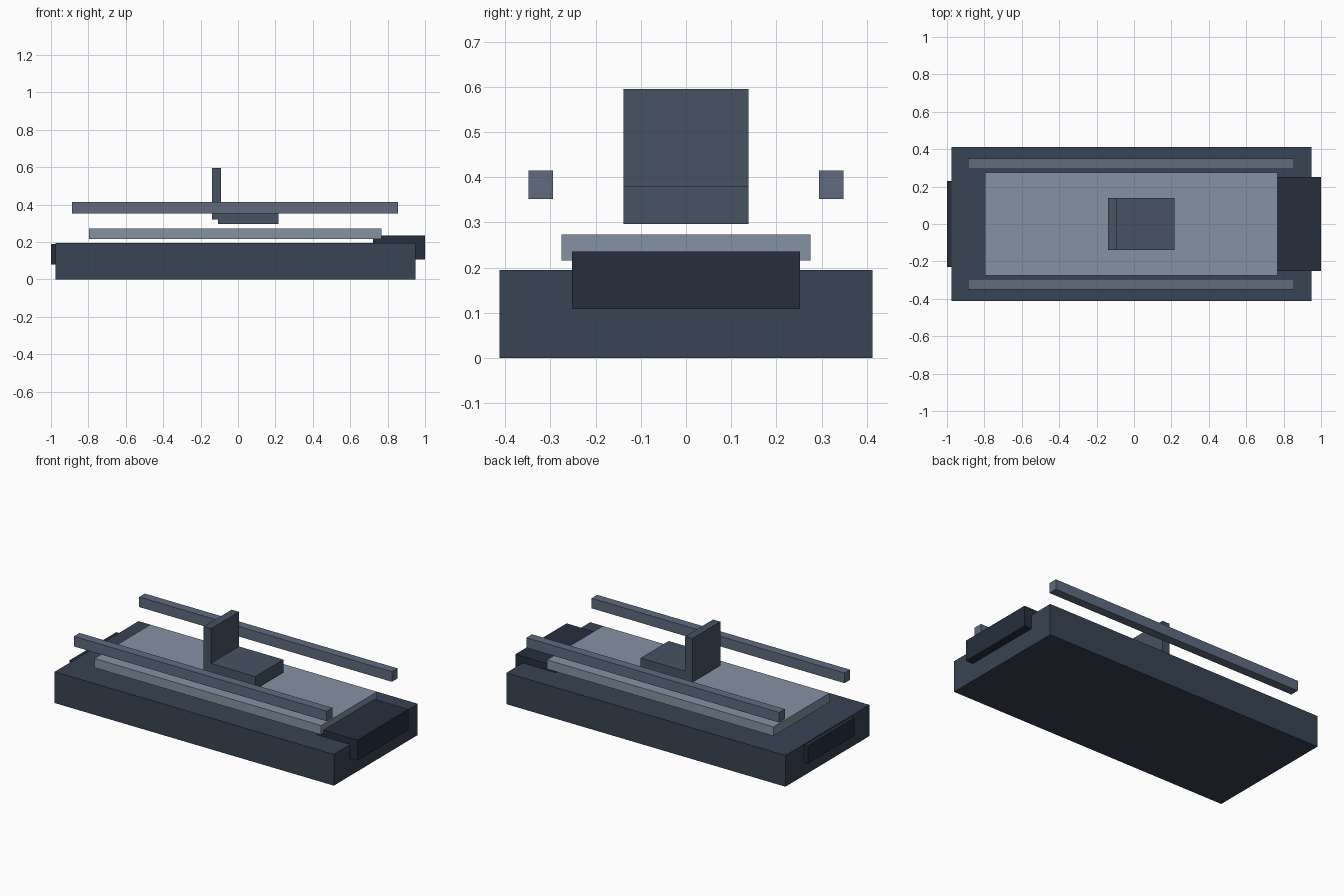
import bpy
import bmesh
from mathutils import Vector

if "Cube" in bpy.data.objects:
    bpy.data.objects.remove(bpy.data.objects["Cube"])


def material(name, rgb):
    m = bpy.data.materials.new(name)
    m.diffuse_color = (*rgb, 1.0)
    m.use_nodes = True
    m.node_tree.nodes["Principled BSDF"].inputs["Base Color"].default_value = m.diffuse_color
    return m


BASE = material("slate", (0.04, 0.056, 0.087))
DARK = material("dark_slate", (0.019, 0.028, 0.048))
DECK = material("light_grey_blue", (0.235, 0.287, 0.366))
RAIL = material("mid_grey_blue", (0.112, 0.147, 0.216))
SEAT = material("seat_grey", (0.063, 0.087, 0.125))


def box(name, x, y, z, mat):
    """Flat-faced box given its (min, max) range on each axis."""
    lo, hi = (Vector(v) for v in zip(x, y, z))
    centre, size = (lo + hi) / 2, hi - lo
    bm = bmesh.new()
    bmesh.ops.create_cube(bm, size=1)
    bmesh.ops.scale(bm, vec=size, verts=bm.verts)
    mesh = bpy.data.meshes.new(name)
    bm.to_mesh(mesh)
    bm.free()
    mesh.materials.append(mat)
    ob = bpy.data.objects.new(name, mesh)
    ob.location = centre
    bpy.context.collection.objects.link(ob)
    return ob


# Hull and the deck floating above it
box("hull", (-0.975, 0.95), (-0.413, 0.413), (0, 0.195), BASE)
box("deck", (-0.797, 0.766), (-0.276, 0.276), (0.216, 0.273), DECK)

# End blocks, set into the hull
box("bow_block", (0.722, 1.0), (-0.252, 0.252), (0.108, 0.236), DARK)
box("stern_block", (-1.0, -0.77), (-0.229, 0.229), (0.08, 0.19), DARK)

# Seat and backrest
box("seat", (-0.106, 0.216), (-0.138, 0.138), (0.297, 0.379), SEAT)
box("seat_back", (-0.14, -0.09), (-0.138, 0.138), (0.32, 0.595), SEAT)

# Mirrored side rails
for side, label in ((-1, "front"), (1, "back")):
    y = sorted((side * 0.294, side * 0.349))
    box(f"{label}_rail", (-0.887, 0.856), y, (0.352, 0.415), RAIL)
